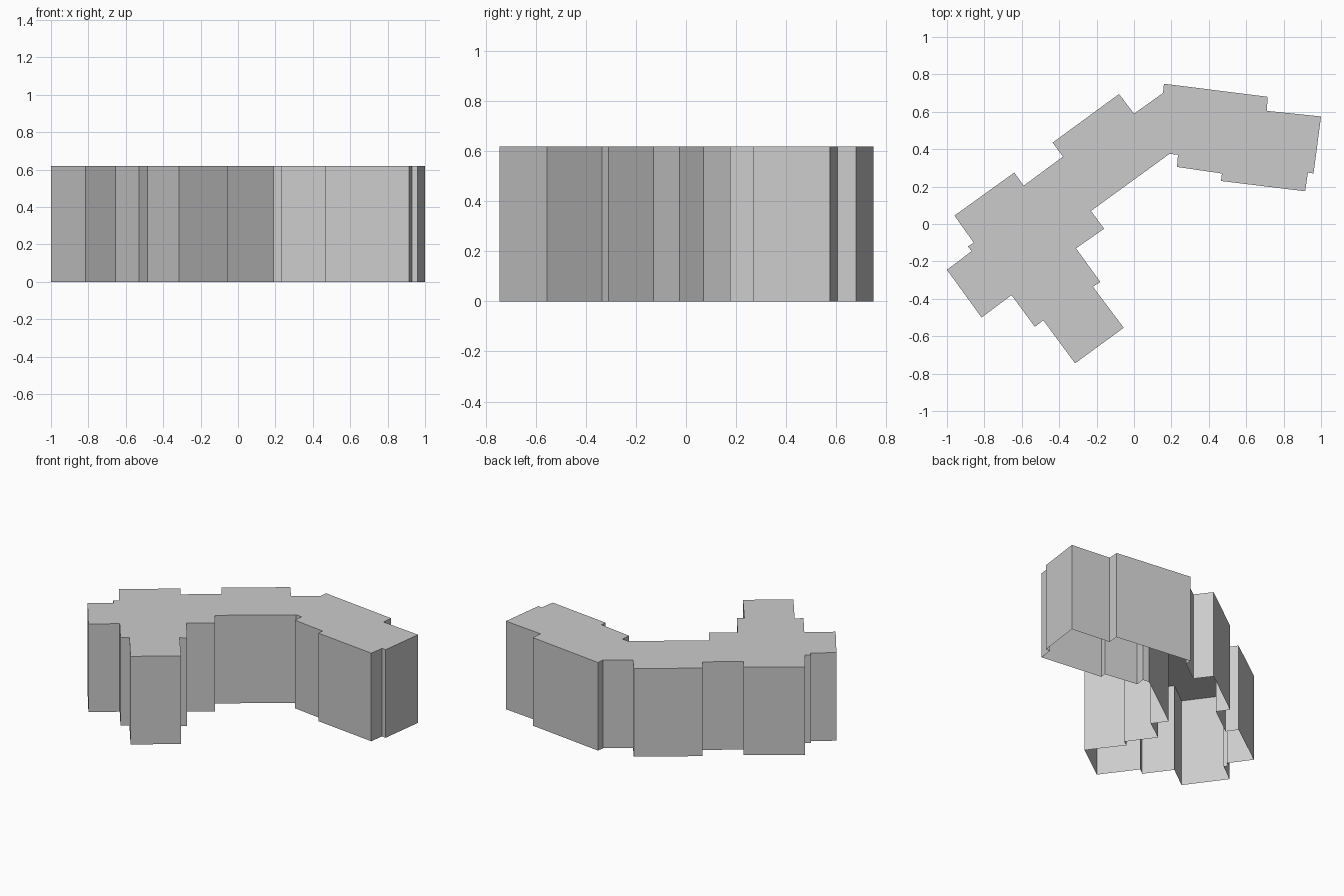
import bpy
import bmesh

HEIGHT = 0.62

# Remove the default object
default_cube = bpy.data.objects.get("Cube")
if default_cube:
    bpy.data.objects.remove(default_cube, do_unlink=True)

# Single plain wall and roof colour
grey = bpy.data.materials.new("plain_grey")
grey.use_nodes = True
colour = (0.6, 0.6, 0.6, 1.0)
grey.diffuse_color = colour
grey.node_tree.nodes["Principled BSDF"].inputs["Base Color"].default_value = colour

# Footprint, walked clockwise seen from above, one stretch of wall at a time
east_wing = [(.16, .75), (.715, .68), (.71, .605), (1, .575), (.96, .27),
             (.93, .275), (.915, .175), (.465, .23), (.47, .27),
             (.23, .305), (.235, .37), (.19, .375)]
inner_court = [(-.23, .07), (-.16, -.025), (-.31, -.13), (-.18, -.31), (-.22, -.335)]
south_wing = [(-.055, -.555), (-.315, -.745), (-.485, -.515), (-.53, -.55), (-.655, -.38)]
west_end = [(-.815, -.5), (-1, -.245), (-.868, -.145), (-.888, -.12), (-.857, -.1)]
rear_bays = [(-.96, .045), (-.64, .275), (-.59, .205), (-.38, .36),
             (-.435, .435), (-.08, .695), (0, .59), (.155, .7)]
footprint = east_wing + inner_court + south_wing + west_end + rear_bays


def build_shell(name, outline, height, material):
    """Raise walls from an outline and cap them with a flat roof, open below."""
    bm = bmesh.new()
    corners = list(reversed(outline))
    base = [bm.verts.new((x, y, 0)) for x, y in corners]
    top = [bm.verts.new((x, y, height)) for x, y in corners]
    # Flat roof
    bm.faces.new(top)
    # Outer walls
    for i in range(len(corners)):
        j = (i + 1) % len(corners)
        bm.faces.new((base[i], base[j], top[j], top[i]))
    mesh = bpy.data.meshes.new(name)
    bm.to_mesh(mesh)
    bm.free()
    mesh.materials.append(material)
    obj = bpy.data.objects.new(name, mesh)
    bpy.context.collection.objects.link(obj)
    return obj


build_shell("building_shell", footprint, HEIGHT, grey)
